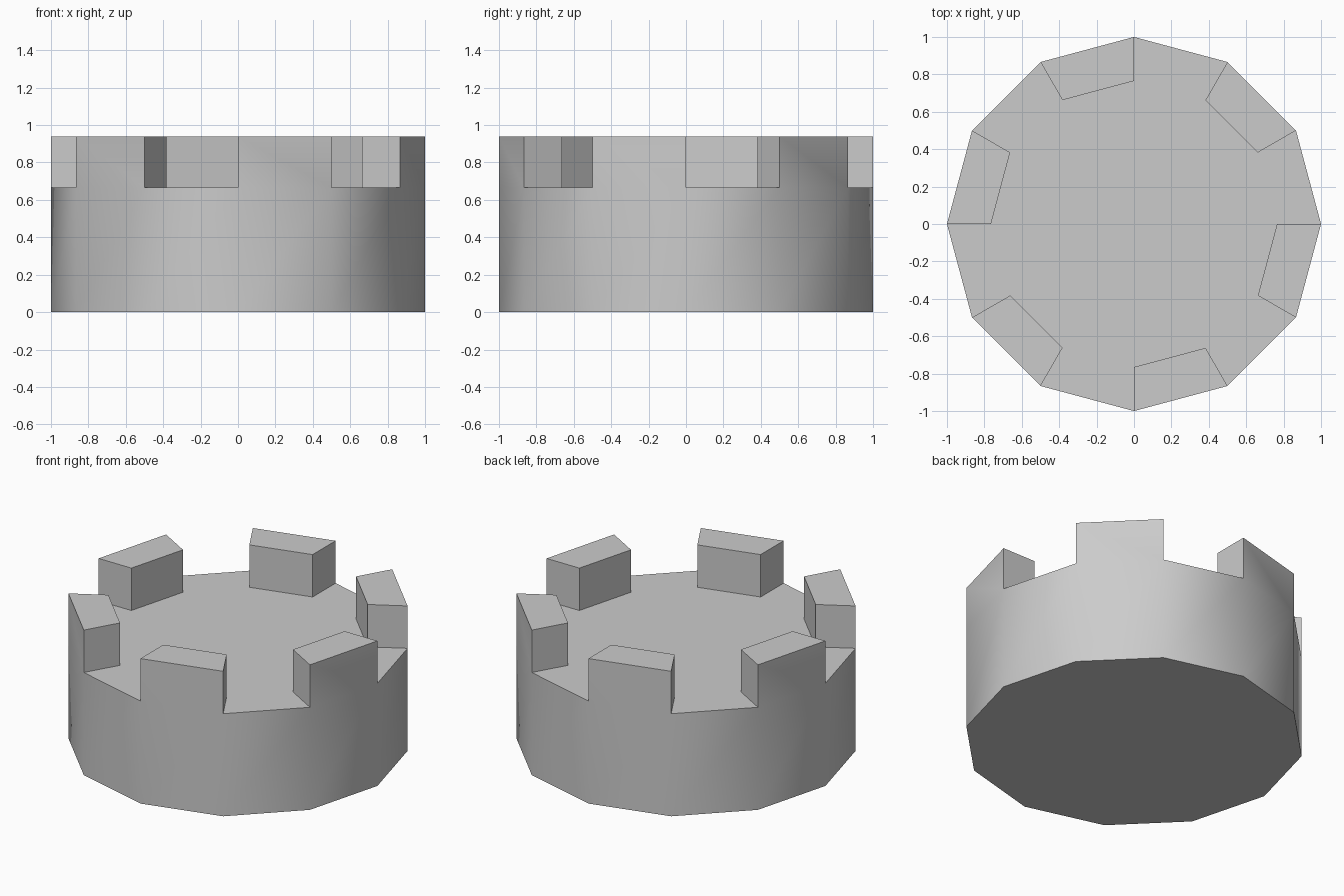
import bpy, bmesh
from math import cos, sin, radians

if "Cube" in bpy.data.objects:
    bpy.data.objects.remove(bpy.data.objects["Cube"])

SIDES = 12
OUTER, INNER = 1.0, 0.765
DECK_Z, TOP_Z = 0.665, 0.94


def ring(bm, radius, z):
    step = radians(360 / SIDES)
    return [bm.verts.new((radius * cos(i * step), radius * sin(i * step), z))
            for i in range(SIDES)]


bm = bmesh.new()

# Twelve-sided drum: base, walls, and a deck split into rim and centre
base = ring(bm, OUTER, 0)
edge = ring(bm, OUTER, DECK_Z)
inner = ring(bm, INNER, DECK_Z)
bm.faces.new(base[::-1])
bm.faces.new(inner)
rim = []
for i in range(SIDES):
    j = (i + 1) % SIDES
    bm.faces.new((base[i], base[j], edge[j], edge[i]))
    rim.append(bm.faces.new((edge[i], edge[j], inner[j], inner[i])))

# Battlements: raise every second rim segment
raised = bmesh.ops.extrude_discrete_faces(bm, faces=rim[1::2])["faces"]
verts = list({v for f in raised for v in f.verts})
bmesh.ops.translate(bm, verts=verts, vec=(0, 0, TOP_Z - DECK_Z))
bmesh.ops.recalc_face_normals(bm, faces=bm.faces[:])

mesh = bpy.data.meshes.new("tower_top")
bm.to_mesh(mesh)
bm.free()
tower = bpy.data.objects.new("tower_top", mesh)
bpy.context.collection.objects.link(tower)

# Smooth round the walls, sharp at deck and battlement corners
bpy.context.view_layer.objects.active = tower
tower.select_set(True)
bpy.ops.object.shade_smooth_by_angle(angle=radians(35))
